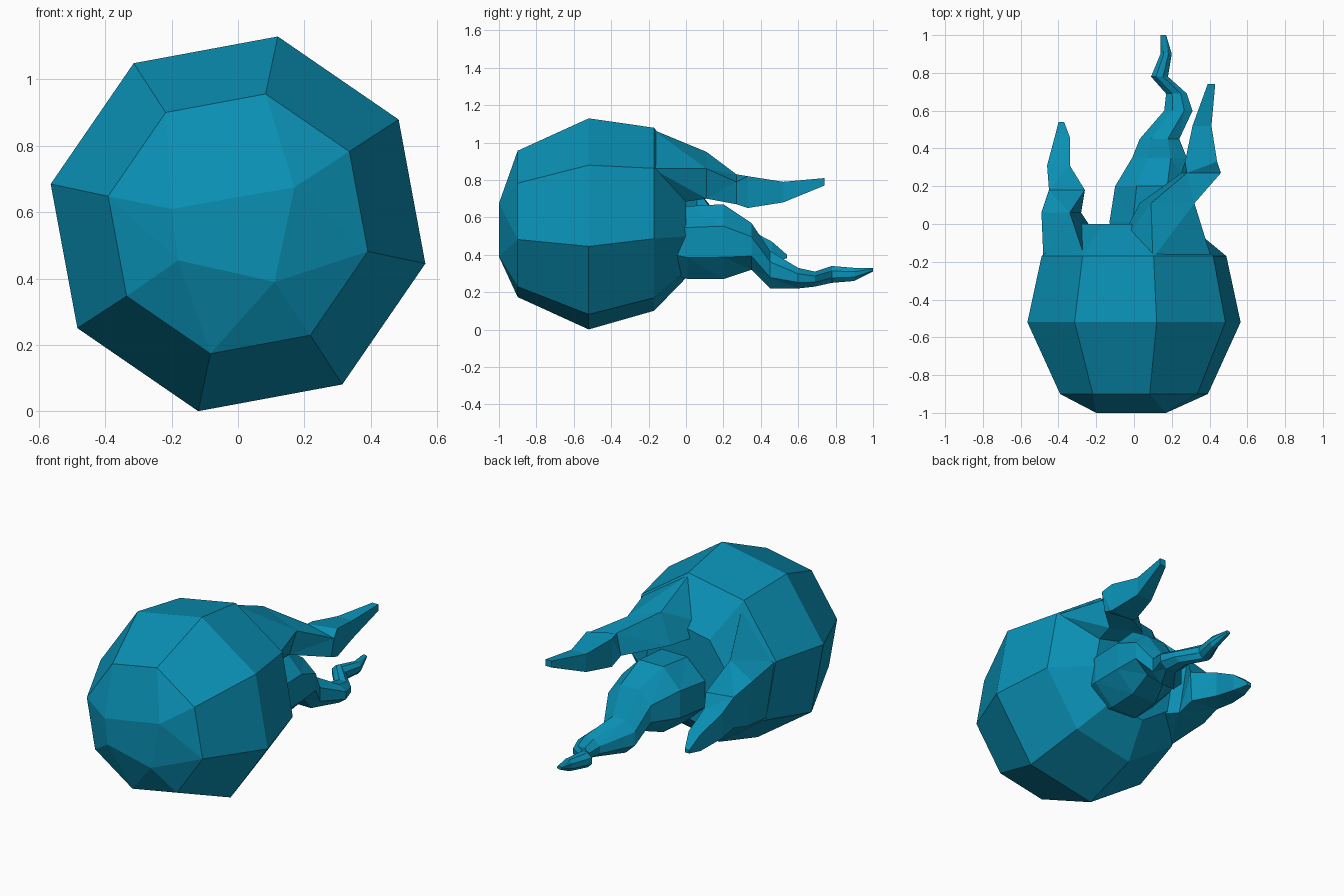
import bpy, bmesh
from math import cos, sin, radians

if "Cube" in bpy.data.objects:
    bpy.data.objects.remove(bpy.data.objects["Cube"])

mat = bpy.data.materials.new("flame_blue")
mat.diffuse_color = (0.003, 0.28, 0.46, 1)
mat.use_nodes = True
mat.node_tree.nodes["Principled BSDF"].inputs["Base Color"].default_value = mat.diffuse_color


def finish(name, bm):
    bmesh.ops.recalc_face_normals(bm, faces=bm.faces[:])
    me = bpy.data.meshes.new(name)
    bm.to_mesh(me)
    bm.free()
    me.materials.append(mat)
    ob = bpy.data.objects.new(name, me)
    bpy.context.collection.objects.link(ob)
    return ob


def section(x0, x1, z0, z1, sides):
    """Polygon with flat top and sides (for 4 or 8 sides), fitted to a box."""
    ang = [radians(360 / sides * (i + .5)) for i in range(sides)]
    m = max(cos(a) for a in ang)
    return [((x0 + x1) / 2 + cos(a) / m * (x1 - x0) / 2,
             (z0 + z1) / 2 + sin(a) / m * (z1 - z0) / 2) for a in ang]


def flame(name, rows, sides):
    """Loft; each row is y, then x0, x1, z0, z1 or a list of (x, z) corners."""
    bm = bmesh.new()
    rings = []
    for y, *s in rows:
        pts = s[0] if len(s) == 1 else section(*s, sides)
        rings.append([bm.verts.new((x, y, z)) for x, z in pts])
    for a, b in zip(rings, rings[1:]):
        for i in range(sides):
            j = (i + 1) % sides
            bm.faces.new((a[i], a[j], b[j], b[i]))
    bm.faces.new(rings[0])
    bm.faces.new(rings[-1])
    bmesh.ops.triangulate(bm, faces=bm.faces[:])
    return finish(name, bm)


# Faceted round head: tilted octagon rings with a four-point nose
bm = bmesh.new()
for y, r, cz in ((-.9, .4, .565), (-.52, .577, .565), (-.17, .5, .59), (0, .29, .56)):
    for k in range(8):
        a = radians(78 - 45 * k)
        bm.verts.new((r * cos(a), y, cz + r * sin(a)))
for x, z in ((-.2, .61), (.17, .675), (.11, .39), (-.18, .455)):
    bm.verts.new((x, -1, z))
bmesh.ops.convex_hull(bm, input=bm.verts[:])
bmesh.ops.dissolve_limit(bm, angle_limit=radians(1), verts=bm.verts[:], edges=bm.edges[:])
body = finish("fireball", bm)

# Three flame tails; corner order is right-top, left-top, left-bottom, right-bottom
tails = [
    flame("upper_tail", [(-.18, [(.41, .86), (.10, 1.07), (-.12, .80), (.22, .66)]),
                         (.11, [(.32, .86), (.09, .95), (.03, .76), (.27, .70)]),
                         (.27, [(.46, .79), (.28, .83), (.25, .70), (.44, .67)]),
                         (.33, .27, .44, .65, .82),
                         (.52, .31, .41, .68, .79), (.74, .39, .43, .77, .81)], 4),
    flame("lower_tail", [(-.15, -.10, .24, .32, .66), (.01, -.13, .29, .27, .66),
                         (.20, -.10, .29, .27, .67), (.35, -.01, .28, .32, .57),
                         (.45, .03, .24, .22, .42), (.60, .16, .31, .22, .33),
                         (.69, .17, .28, .23, .31), (.78, .09, .18, .25, .34),
                         (.90, .14, .20, .26, .33), (1.0, .14, .17, .31, .33)], 8),
    flame("side_tail", [(-.18, [(-.26, .99), (-.48, .69), (-.42, .33), (-.12, .40)]),
                        (.06, [(-.34, .75), (-.49, .66), (-.46, .38), (-.28, .38)]),
                        (.18, [(-.26, .58), (-.45, .60), (-.45, .41), (-.27, .40)]),
                        (.31, -.46, -.34, .40, .55), (.46, -.42, -.34, .37, .47),
                        (.54, -.40, -.37, .38, .40)], 4),
]

# Fuse tails into the head so that there is one outer skin
for t in tails:
    m = body.modifiers.new(t.name, 'BOOLEAN')
    m.operation = 'UNION'
    m.solver = 'EXACT'
    m.object = t
dg = bpy.context.evaluated_depsgraph_get()
fused = bpy.data.meshes.new_from_object(body.evaluated_get(dg))
body.modifiers.clear()
body.data = fused
for t in tails:
    bpy.data.objects.remove(t)
